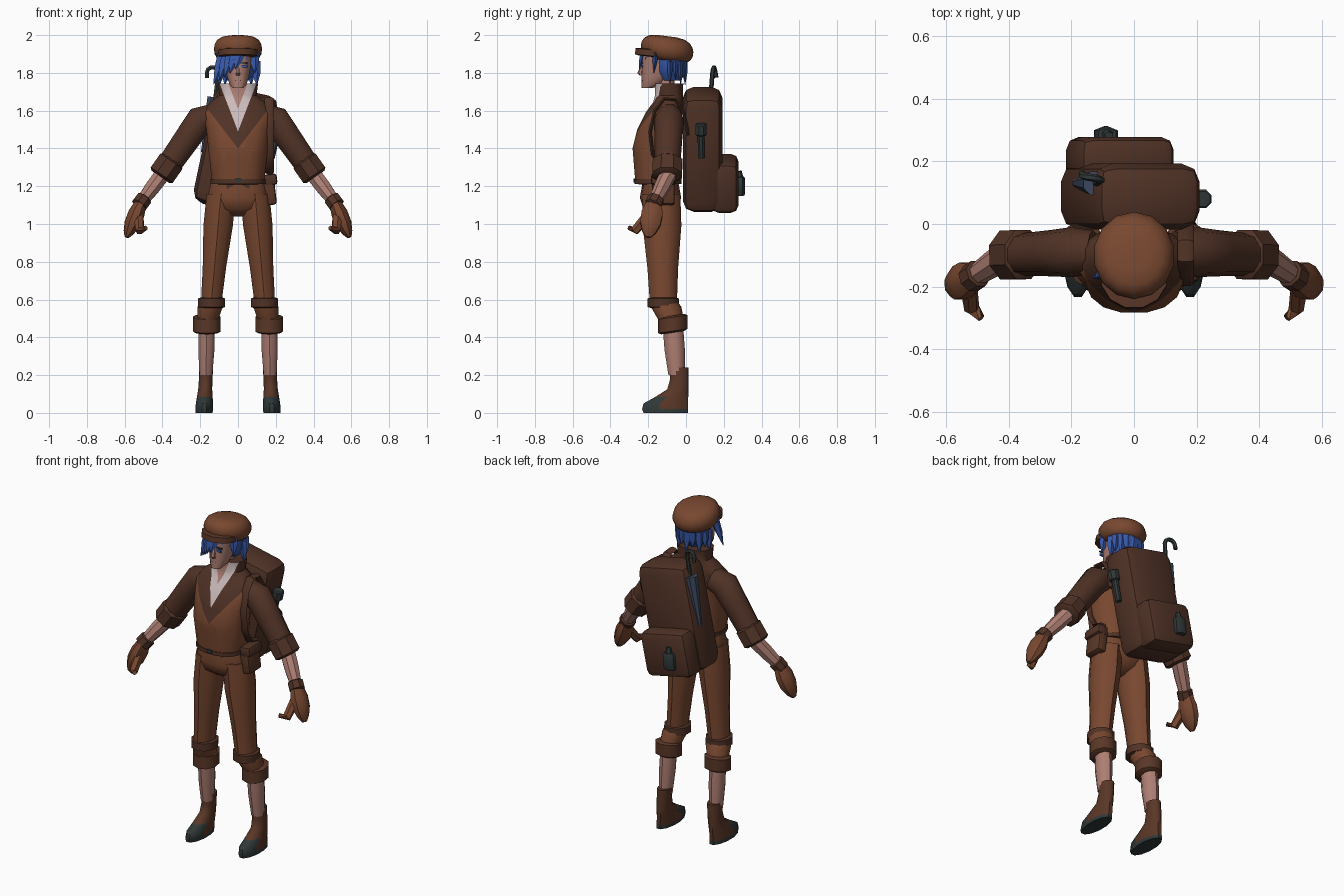
import bpy, bmesh, math
from mathutils import Vector, Matrix

default_cube = bpy.data.objects.get("Cube")
if default_cube:
    bpy.data.objects.remove(default_cube)


def material(name, *rgb):
    mat = bpy.data.materials.new(name)
    mat.use_nodes = True
    mat.diffuse_color = (*rgb, 1)
    for node in mat.node_tree.nodes:
        if node.type == 'BSDF_PRINCIPLED':
            node.inputs["Base Color"].default_value = (*rgb, 1)
            node.inputs["Roughness"].default_value = .9
    return mat


TAN = material("tan_brown_cloth", .19, .065, .03)
DARK = material("dark_brown_cloth", .08, .032, .019)
LEATHER = material("red_brown_leather", .1, .038, .02)
SKIN = material("skin", .42, .21, .17)
BLUE = material("blue_hair", .04, .1, .4)
WHITE = material("white_shirt", .6, .5, .5)
GREY = material("charcoal", .03, .04, .04)
STEEL = material("slate_blue", .05, .07, .12)
made = []


def finish(name, bm, materials, rule=None):
    bmesh.ops.recalc_face_normals(bm, faces=bm.faces)
    if rule:
        for face in bm.faces:
            face.material_index = rule(face.calc_center_median())
    mesh = bpy.data.meshes.new(name)
    bm.to_mesh(mesh)
    bm.free()
    for mat in materials:
        mesh.materials.append(mat)
    obj = bpy.data.objects.new(name, mesh)
    bpy.context.collection.objects.link(obj)
    made.append(obj)


def loft(name, path, widths, *materials, depths=None, squash=1, sides=10, flat=False,
         shear=0, power=1, across=(0, 1, 0), rule=None, cuts=()):
    """Skin elliptical rings along a path."""
    bm = bmesh.new()
    path = [Vector(point) for point in path]
    depths = depths or [width * squash for width in widths]
    loops = []
    for i, (point, width, depth) in enumerate(zip(path, widths, depths)):
        tangent = path[min(i + 1, len(path) - 1)] - path[max(i - 1, 0)]
        tangent = Vector((0, 0, 1)) if flat else tangent.normalized()
        v = Vector(across)
        v = (v - tangent * v.dot(tangent)).normalized()
        u = v.cross(tangent)
        loop = []
        for k in range(sides):
            angle = math.tau * (k + .5) / sides
            cos, sin = (math.copysign(abs(w) ** power, w)
                        for w in (math.cos(angle), math.sin(angle)))
            corner = point + u * cos * width + v * sin * depth
            corner.z += shear * (corner.y - point.y)
            loop.append(bm.verts.new(corner))
        loops.append(loop)
    for low, high in zip(loops, loops[1:]):
        for k in range(sides):
            bm.faces.new((low[k - 1], low[k], high[k], high[k - 1]))
    bm.faces.new(loops[0])
    bm.faces.new(loops[-1])
    for spot, normal in cuts:
        bmesh.ops.bisect_plane(bm, geom=bm.verts[:] + bm.edges[:] + bm.faces[:],
                               plane_co=spot, plane_no=normal)
    finish(name, bm, materials, rule)


def band(name, start, end, radius, mat, **options):
    """Thick cuff with rounded rims."""
    start, end = Vector(start), Vector(end)
    path = [start.lerp(end, t) for t in (0, .1, .9, 1)]
    loft(name, path, [radius * r for r in (.8, 1, 1, .8)], mat, **options)


def box(name, centre, size, mat, bevel=0, lean=0):
    bm = bmesh.new()
    bmesh.ops.create_cube(bm, size=1, matrix=Matrix.Diagonal((*size, 1)))
    if bevel:
        bmesh.ops.bevel(bm, geom=bm.edges[:], offset=bevel, segments=2,
                        profile=.5, affect='EDGES')
    bm.transform(Matrix.Translation(centre) @ Matrix.Rotation(lean, 4, 'Y'))
    finish(name, bm, [mat])


# Jacket: lapels, shirt and throat are nested V cuts
THROAT, SHIRT, LAPEL = (1.61, 2.6), (1.49, 2.6), (1.4, 1.3)


def inside_v(point, vee):
    return point.z > vee[0] + vee[1] * abs(point.x)


def jacket_rule(point):
    if point.y < -.12:
        if inside_v(point, THROAT):
            return 3
        if inside_v(point, SHIRT):
            return 2
    return int(inside_v(point, LAPEL))


v_cuts = [((0, 0, base), (side * slope, 0, 1))
          for side in (1, -1) for base, slope in (THROAT, SHIRT, LAPEL)]
loft("jacket", [(0, -.15, 1.22), (0, -.155, 1.4), (0, -.14, 1.5), (0, -.115, 1.59),
                (0, -.095, 1.645), (0, -.09, 1.68), (0, -.09, 1.745)],
     (.14, .16, .17, .185, .15, .1, .108), TAN, DARK, WHITE, SKIN,
     depths=(.12, .13, .12, .1, .08, .075, .077),
     sides=16, flat=True, power=.85, rule=jacket_rule, cuts=v_cuts)

# Seat of the trousers, belt and fly
loft("trouser_seat", [(0, -.135, z) for z in (1.24, 1.14, 1.08, 1.04)],
     (.14, .168, .14, .05), TAN, squash=.65, sides=14, flat=True, power=.85)
band("belt", (0, -.148, 1.21), (0, -.148, 1.24), .148, DARK, squash=.85, sides=16, power=.85)
box("buckle", (0, -.274, 1.23), (.03, .009, .02), GREY)
box("fly_flap", (0, -.225, 1.18), (.12, .009, .06), DARK)


def boot_rule(point):
    toe = point.y < -.125 and point.z < .07
    return int(toe or point.z < .02)


JOINTS = {"hip": (.09, -.13, 1.16), "knee": (.14, -.12, .6), "hem": (.165, -.07, .47),
          "ankle": (.17, -.05, .2), "armpit": (.13, -.09, 1.57), "shoulder": (.2, -.09, 1.55),
          "elbow": (.41, -.1, 1.25), "wrist": (.515, -.17, 1.11),
          "finger": (.59, -.2, .93), "thumb": (.487, -.3, .98)}

for side, sign in (("left", 1), ("right", -1)):
    joint = {name: Vector((sign * x, y, z)) for name, (x, y, z) in JOINTS.items()}

    def between(start, end, *steps):
        return [joint[start].lerp(joint[end], t) for t in steps]

    # Leg with knee fold and rolled hem
    rise = Vector((0, 0, .045))
    loft(side + "_thigh", between("hip", "knee", 0, .3, .7, 1), (.08, .082, .065, .058), TAN,
         squash=1.25, flat=True)
    band(side + "_knee_fold", joint["knee"] - rise, joint["knee"] + rise / 4, .075, DARK,
         squash=1.1, flat=True)
    loft(side + "_breeches_end", between("knee", "hem", 0, .3, 1), (.06, .07, .055), TAN,
         squash=1.15, flat=True)
    band(side + "_rolled_hem", joint["hem"] - rise, joint["hem"] + rise, .077, LEATHER,
         flat=True, shear=.15)
    loft(side + "_calf", between("hem", "ankle", 0, .5, 1), (.045, .045, .036), SKIN,
         squash=1.2, flat=True)

    # Boot: the heel stays in line while the foot shortens upward
    lengths = (.122, .126, .122, .09, .058, .05, .055)
    heights = (0, .02, .05, .085, .125, .18, .24)
    loft(side + "_boot", [(sign * (.18 - z / 20), .015 - half, z)
                          for z, half in zip(heights, lengths)],
         [.03 + half / 7 for half in lengths], LEATHER, GREY,
         depths=lengths, sides=12, flat=True, rule=boot_rule)

    # Sleeve, turned cuff and forearm
    loft(side + "_sleeve", [joint["armpit"]] + between("shoulder", "elbow", 0, .3, .9),
         (.07, .08, .074, .066), DARK)
    band(side + "_sleeve_cuff", *between("shoulder", "elbow", .7, 1), .077, DARK,
         squash=1.1, sides=8)
    loft(side + "_forearm", between("elbow", "wrist", -.1, .4, 1), (.045, .043, .033), SKIN,
         sides=8)

    # Mitten glove with thumb
    band(side + "_glove_cuff", *between("elbow", "wrist", .8, 1.1), .046, DARK, sides=8)
    loft(side + "_glove", between("wrist", "finger", 0, .3, .6, .85, 1),
         (.034, .047, .045, .03, .012), TAN, squash=1.3, sides=8)
    loft(side + "_thumb", between("wrist", "finger", .2) + between("finger", "thumb", .7, 1),
         (.03, .025, .013), TAN, sides=6)

    # Eye and brow plates
    box(side + "_eye", (sign * .034, -.232, 1.835), (.03, .009, .013), BLUE)
    box(side + "_brow", (sign * .034, -.232, 1.853), (.04, .009, .006), GREY)

# Head: a flat face line with the skull deepening upward
swell = [math.sqrt(t) for t in (0, .1, .3, .6, 1)]
skull = [.03 + .085 * s for s in swell]
loft("head", [(0, depth - .235, 1.72 + .2 * s * s) for depth, s in zip(skull, swell)],
     [.03 + .052 * s for s in swell], SKIN, depths=skull, sides=14, flat=True, power=.9)
loft("neck", [(0, -.1, 1.64), (0, -.11, 1.8)], (.05, .045), SKIN, flat=True)
loft("nose", [(0, -.23, 1.84), (0, -.244, 1.8), (0, -.232, 1.785)], (.008, .014, .012), SKIN,
     sides=6, flat=True)
box("mouth", (0, -.228, 1.76), (.03, .009, .004), LEATHER)

# Hair: back shell and pointed locks
loft("hair_shell", [(0, -.08, z) for z in (1.76, 1.8, 1.86, 1.92)], (.06, .09, .1, .098),
     BLUE, squash=.9, sides=12, flat=True)


def lock(root, tip):
    middle = Vector(root).lerp(Vector(tip), .5)
    loft("hair_lock", [root, middle, tip], (.03, .025, .002), BLUE, squash=.5, sides=5)


for k in range(9):
    angle = math.pi * k / 8
    x, y = .09 * math.cos(angle), .08 * math.sin(angle) - .085
    lock((x, y, 1.86), (x * 1.1, y, 1.735 + .03 * (k % 2)))
for k in range(6):
    x = .03 - .022 * k
    y = abs(x) - .235
    lock((x, y, 1.91), (x * 1.3 - .025, y - .02, 1.84 - .02 * k))
lock((.08, -.16, 1.91), (.09, -.17, 1.8))

# Cap: a squashed dome over a short peak
dome = [math.radians(degrees) for degrees in range(-58, 90, 20)]
loft("cap", [(0, -.1, 1.925 + .07 * math.sin(a)) for a in dome],
     [.13 * math.sqrt(math.cos(a)) for a in dome], TAN,
     squash=1.07, sides=14, flat=True, shear=-.13)
band("cap_peak", (0, -.175, 1.885), (0, -.17, 1.925), .107, LEATHER,
     squash=.93, sides=12, flat=True, shear=-.1)

# Backpack, leaning sideways
LEAN = math.radians(12)
box("backpack", (-.012, .088, 1.395), (.345, .21, .63), DARK, .06, LEAN)
box("backpack_pocket", (-.045, .205, 1.215), (.31, .145, .27), DARK, .04, LEAN)
band("pocket_lamp", (-.095, .285, 1.15), (-.085, .285, 1.25), .04, GREY, sides=6, squash=.7)
loft("pocket_lamp_cap", [(-.085, .285, 1.24), (-.08, .28, 1.28)], (.02, .015), GREY, sides=6)
loft("torch_grip", [(.178, .08, 1.35), (.205, .08, 1.48)], (.018, .02), GREY, sides=8)
band("torch_head", (.205, .08, 1.47), (.22, .08, 1.53), .032, GREY, sides=8)

# Umbrella with crook handle
loft("umbrella", [(-.185, .13, 1.38), (-.15, .13, 1.54), (-.125, .13, 1.67)],
     (.012, .03, .04), STEEL, sides=8)
arch = [math.pi * k / 5 for k in range(6)]
crook = [(-.12, .13, 1.67)] + [(.03 * math.cos(a) - .135, .14 + a / 200, 1.8 + .03 * math.sin(a))
                               for a in arch] + [(-.165, .16, 1.775)]
loft("umbrella_handle", crook, [.012] * len(crook), GREY, sides=6)

# Strap looping round the left shoulder
sweep = [math.radians(degrees) for degrees in range(-100, 181, 35)]
loft("shoulder_strap", [(.165, -.09 - .1 * math.cos(a), 1.47 + .2 * math.sin(a)) for a in sweep],
     [.01] * len(sweep), DARK, squash=2.6, sides=6, across=(1, 0, 0))

# Hip pouch
box("hip_pouch", (.168, -.12, 1.175), (.06, .12, .15), LEATHER, .015, -.12)
box("pouch_flap", (.172, -.12, 1.235), (.07, .13, .06), DARK, .015, -.12)

# Soft shading with crisp folds
bpy.ops.object.select_all(action='DESELECT')
for obj in made:
    obj.select_set(True)
bpy.context.view_layer.objects.active = made[0]
bpy.ops.object.shade_smooth_by_angle(angle=math.radians(42))
